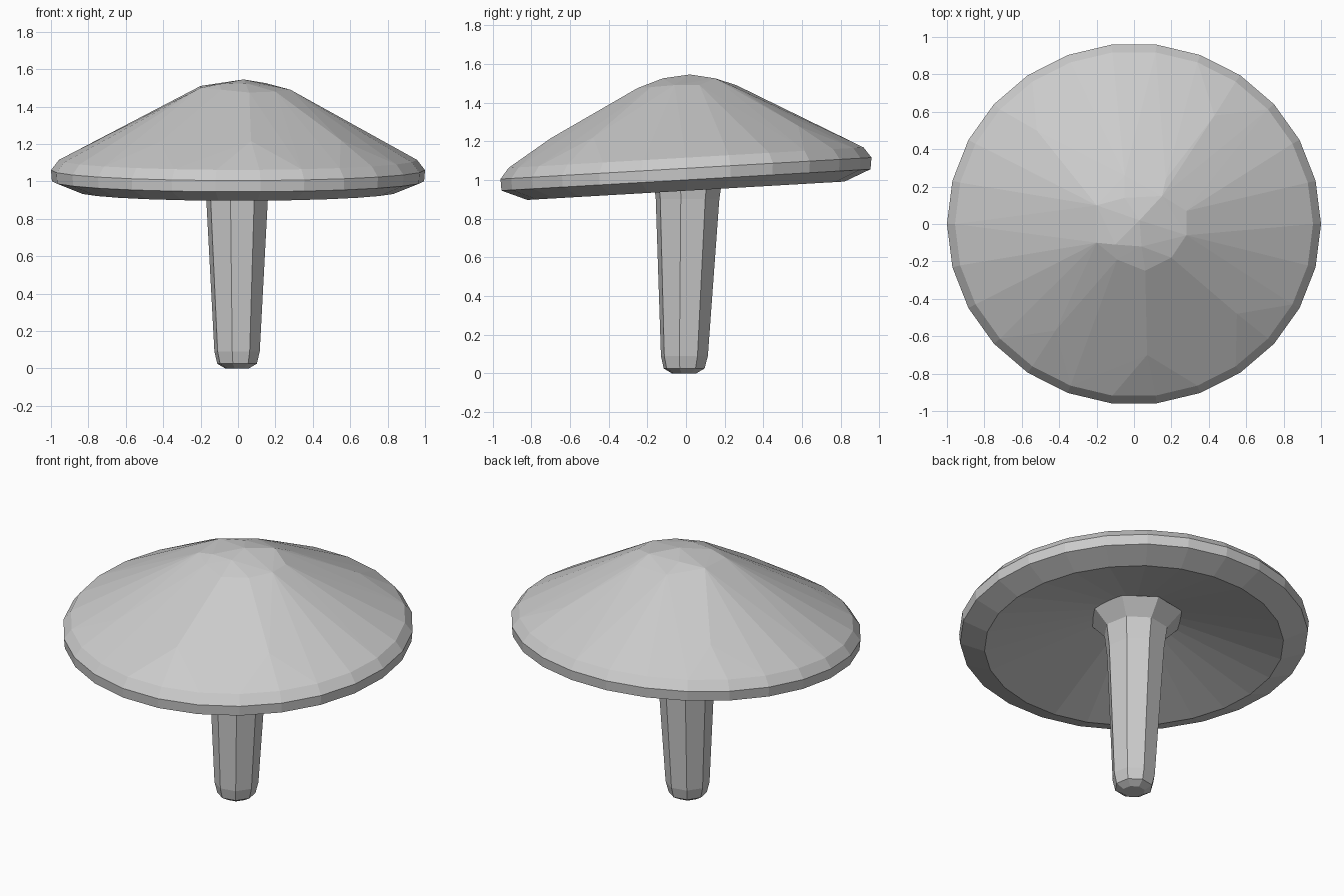
import bpy, bmesh
from math import sin, cos, radians, tau

if "Cube" in bpy.data.objects:
    bpy.data.objects.remove(bpy.data.objects["Cube"])


def rings(bm, profile, sides, offset, place):
    """Stack rings from (radius, z) pairs and bridge them with quads."""
    out = []
    for r, z in profile:
        out.append([bm.verts.new(place(r * cos(offset + tau * i / sides),
                                       r * sin(offset + tau * i / sides), z))
                    for i in range(sides)])
    for a, b in zip(out, out[1:]):
        for i in range(sides):
            j = (i + 1) % sides
            bm.faces.new((a[i], a[j], b[j], b[i]))
    return out


def finish(bm, name):
    bmesh.ops.recalc_face_normals(bm, faces=bm.faces)
    me = bpy.data.meshes.new(name)
    bm.to_mesh(me)
    bm.free()
    ob = bpy.data.objects.new(name, me)
    bpy.context.collection.objects.link(ob)
    return ob


# Stem: eight-sided, tapered, rounded foot, flared where it meets the cap
bm = bmesh.new()
stem = rings(bm, [(0.065, 0), (0.108, 0.025), (0.124, 0.09), (0.168, 0.90),
                  (0.185, 1.03), (0.27, 1.12)], 8, radians(-102),
             lambda x, y, z: (x - 0.005, y - 0.01 + 0.02 * z, z))
bm.faces.new(stem[0])
bm.faces.new(stem[-1])
finish(bm, "stem")


# Cap: tilted rim and hollow underside
def tilt(x, y, z):
    return (x, 0.966 * y, z + 0.056 * y)


bm = bmesh.new()
cap = rings(bm, [(0.957, 1.115), (1.0, 1.06), (0.995, 1.0), (0.855, 0.944),
                 (0.2, 1.13)], 26, 0, tilt)
bm.faces.new(cap[-1])

# Irregular faceted dome: hull over the upper rim, some bumps and the crown
crown = [(0.03, 0.02, 1.545), (-0.10, -0.11, 1.52), (0.04, -0.12, 1.525),
         (-0.20, -0.10, 1.50), (-0.20, 0.10, 1.51), (-0.09, -0.19, 1.49),
         (0.06, -0.25, 1.475), (0.20, -0.18, 1.48), (0.28, -0.06, 1.49),
         (0.28, 0.07, 1.49), (0.15, 0.15, 1.525), (-0.05, 0.14, 1.525),
         (0.17, 0.24, 1.485), (-0.05, 0.26, 1.49)]
bumps = [(0.55, -0.48, 1.22), (0.43, 0.58, 1.28), (-0.42, -0.57, 1.21),
         (-0.52, 0.50, 1.27), (0.07, -0.70, 1.215)]
dome = bmesh.new()
for v in cap[0]:
    dome.verts.new(v.co)
for p in crown + bumps:
    dome.verts.new(p)
bmesh.ops.convex_hull(dome, input=dome.verts[:])
dome.normal_update()
bmesh.ops.delete(dome, geom=[f for f in dome.faces if f.normal.z < -0.5],
                 context='FACES')
tmp = bpy.data.meshes.new("dome")
dome.to_mesh(tmp)
dome.free()
bm.from_mesh(tmp)
bpy.data.meshes.remove(tmp)
bmesh.ops.remove_doubles(bm, verts=bm.verts[:], dist=0.0005)
finish(bm, "cap")
